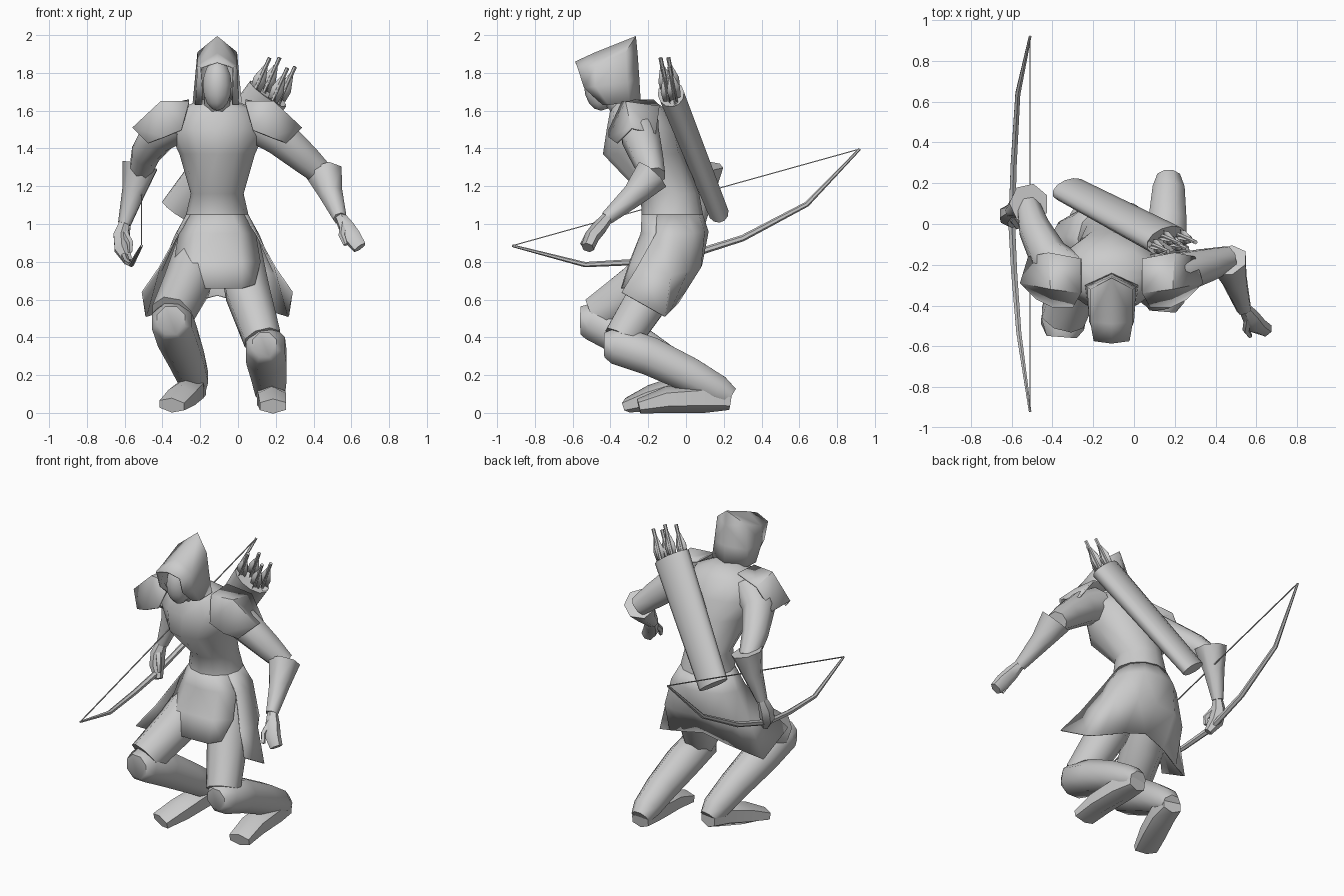
import bpy, bmesh
from mathutils import Vector
from math import sin, cos, pi

CX = -0.11  # body centre line


def build(name, rings, closed=True, caps=True, x=0.0, mirror=False, thick=0.0, angle=45):
    """Skin a list of point rows into a surface."""
    bm = bmesh.new()
    rows = [[bm.verts.new(p) for p in r] for r in rings]
    n = len(rows[0])
    for a, b in zip(rows, rows[1:]):
        for i in range(n if closed else n - 1):
            j = (i + 1) % n
            bm.faces.new((a[i], a[j], b[j], b[i]))
    if closed and caps:
        bm.faces.new(rows[0])
        bm.faces.new(rows[-1])
    bmesh.ops.remove_doubles(bm, verts=bm.verts, dist=1e-5)
    bmesh.ops.recalc_face_normals(bm, faces=bm.faces)
    me = bpy.data.meshes.new(name)
    bm.to_mesh(me)
    bm.free()
    ob = bpy.data.objects.new(name, me)
    bpy.context.collection.objects.link(ob)
    ob.location.x = x
    if mirror:
        m = ob.modifiers.new("Mirror", 'MIRROR')
        m.use_clip = True
    if thick:
        ob.modifiers.new("Solidify", 'SOLIDIFY').thickness = thick
    bpy.ops.object.select_all(action='DESELECT')
    ob.select_set(True)
    bpy.context.view_layer.objects.active = ob
    bpy.ops.object.shade_smooth_by_angle(angle=angle * pi / 180)
    return ob


def tube(name, path, n=8, ref=(1, 0, 0), angle=55, caps=True):
    """Path nodes are x, y, z, half width along ref, half depth."""
    pts = [Vector(p[:3]) for p in path]
    rings = []
    for i, p in enumerate(path):
        t = (pts[min(i + 1, len(pts) - 1)] - pts[max(i - 1, 0)]).normalized()
        r = Vector(ref)
        u = (r - t * r.dot(t)).normalized()
        v = t.cross(u)
        rings.append([pts[i] + u * p[3] * cos(2 * pi * (k + .5) / n)
                      + v * p[-1] * sin(2 * pi * (k + .5) / n) for k in range(n)])
    return build(name, rings, angle=angle, caps=caps)


# Torso, rows are z, front y, back y, half width
torso = [(1.05, -.235, .09, .165), (1.16, -.24, .07, .14), (1.37, -.44, -.01, .2),
         (1.5, -.42, -.04, .26), (1.61, -.40, -.11, .2), (1.66, -.37, -.18, .08)]
build("torso", [[(CX + w * cos(2 * pi * k / 12), (f + b) / 2 + (b - f) / 2 * sin(2 * pi * k / 12), z)
                 for k in range(12)] for z, f, b, w in torso], angle=60)

# Head and hood
tube("neck", [(CX, -.27, 1.56, .08), (CX, -.42, 1.72, .07)])
bpy.ops.mesh.primitive_uv_sphere_add(segments=10, ring_count=8, location=(CX, -.45, 1.735))
face = bpy.context.object
face.name = "face"
face.scale = (.08, .09, .135)
bpy.ops.object.shade_smooth()
build("hood", [
    [(.085, -.44, 1.63), (.085, -.54, 1.72), (.088, -.575, 1.83), (0, -.587, 1.86)],
    [(.115, -.41, 1.63), (.11, -.48, 1.73), (.105, -.48, 1.84), (0, -.49, 1.905)],
    [(.13, -.30, 1.645), (.12, -.31, 1.75), (.105, -.32, 1.91), (0, -.265, 1.995)],
    [(0, -.24, 1.655), (0, -.247, 1.77), (0, -.256, 1.9), (0, -.265, 1.995)]],
    closed=False, x=CX, mirror=True, thick=.008, angle=65)

# Shoulder plates
build("shoulder_plates", [
    [(.19, -.41, 1.5), (.15, -.34, 1.65), (.15, -.17, 1.66)],
    [(.29, -.41, 1.46), (.30, -.32, 1.65), (.31, -.14, 1.625)],
    [(.37, -.37, 1.43), (.45, -.29, 1.51), (.41, -.16, 1.48)]],
    closed=False, x=CX, mirror=True, thick=.012, angle=40)

# Tunic skirt, hung from the torso's lowest ring: front panel, then side flaps running into the back
build("skirt_front", [
    [(0, -.235, 1.05), (.0825, -.213, 1.05), (.143, -.154, 1.05)],
    [(0, -.24, .95), (.12, -.22, .95), (.205, -.15, .95)],
    [(0, -.30, .8), (.13, -.295, .8), (.23, -.22, .8)],
    [(0, -.345, .66), (.13, -.34, .66), (.2, -.30, .68)]],
    closed=False, x=CX, mirror=True, thick=.008, angle=70)
build("skirt_sides_and_back", [
    [(.143, -.154, 1.05), (.165, -.0725, 1.05), (.143, .009, 1.05), (.0825, .068, 1.05), (0, .09, 1.05)],
    [(.21, -.16, .95), (.225, -.06, .94), (.19, .04, .95), (.11, .1, .96), (0, .12, .96)],
    [(.31, -.26, .77), (.31, -.08, .73), (.26, .01, .75), (.14, .08, .77), (0, .085, .78)],
    [(.40, -.34, .64), (.38, -.11, .51), (.29, -.085, .535), (.15, -.04, .58), (0, -.02, .62)]],
    closed=False, x=CX, mirror=True, thick=.008, angle=70)

# Legs
tube("left_thigh", [(0, -.06, .9, .12), (.05, -.18, .64, .125), (.13, -.34, .39, .105)])
tube("left_boot", [(.14, -.43, .36, .07, .07), (.145, -.37, .36, .112, .11), (.15, -.19, .3, .115, .11),
                   (.165, .02, .2, .1, .1), (.17, .17, .12, .085, .085), (.17, .235, .08, .06, .06)])
tube("left_foot", [(.17, .235, .06, .065, .045), (.175, .1, .08, .085, .08), (.18, -.1, .07, .085, .07),
                   (.185, -.25, .035, .08, .04)], n=6)
tube("right_thigh", [(-.21, -.06, .88, .12), (-.27, -.24, .68, .13), (-.35, -.46, .52, .115)])
tube("right_boot", [(-.355, -.555, .49, .08, .08), (-.35, -.49, .49, .115, .115), (-.32, -.32, .4, .115, .115),
                    (-.27, -.13, .28, .1, .1), (-.235, .02, .18, .085, .085), (-.225, .08, .13, .06, .06)])
tube("right_foot", [(-.225, .09, .12, .065, .05), (-.25, -.03, .12, .08, .08), (-.3, -.18, .08, .085, .07),
                    (-.35, -.31, .04, .08, .04)], n=6)

# Arms, gauntlets and hands
Y = (0, 1, 0)
tube("left_arm", [(.08, -.25, 1.54, .11), (.22, -.24, 1.46, .105), (.36, -.2, 1.34, .085), (.46, -.17, 1.25, .065)], ref=Y)
tube("left_gauntlet", [(.46, -.18, 1.26, .1), (.495, -.28, 1.15, .065), (.54, -.42, 1.03, .038)], n=7)
tube("left_hand", [(.54, -.41, 1.04, .03), (.575, -.46, .98, .045, .04), (.605, -.5, .93, .05, .04),
                   (.645, -.52, .875, .04, .035)], n=6)
tube("left_thumb", [(.56, -.46, 1.0, .02), (.55, -.52, .94, .018), (.57, -.55, .89, .012)], n=5)
tube("right_arm", [(-.30, -.25, 1.54, .11), (-.42, -.16, 1.47, .1), (-.49, -.02, 1.37, .08), (-.52, .09, 1.27, .06)])
tube("right_gauntlet", [(-.515, .1, 1.31, .1), (-.55, .09, 1.17, .065), (-.6, .065, 1.0, .036)], n=7)
tube("right_hand", [(-.6, .065, 1.01, .03), (-.62, .05, .94, .045), (-.615, .03, .87, .045), (-.58, .0, .8, .025)], n=6)
tube("right_thumb", [(-.6, .03, .95, .02), (-.57, -.01, .9, .018), (-.57, -.01, .85, .012)], n=5)

# Bow and string
tube("bow", [(-.51, -.92, .885, .007), (-.565, -.535, .785, .014), (-.588, -.24, .8, .017), (-.6, 0, .83, .019),
             (-.59, .3, .925, .017), (-.57, .64, 1.105, .014), (-.51, .92, 1.397, .007)], n=6)
tube("bow_string", [(-.51, -.92, .885, .004), (-.51, .92, 1.397, .004)], n=4)

# Quiver with a recessed mouth
top, bottom = Vector((.16, -.08, 1.69)), Vector((-.32, .17, 1.065))
axis = (top - bottom).normalized()
wide = Vector((.8, .2, -.5))
tube("quiver", [(*bottom, .1, .055), (*top, .12, .07), (*(top - axis * .03), .105, .06)], ref=wide, n=12)

# Arrows with crossed feathers
side = (wide - axis * wide.dot(axis)).normalized()
other = axis.cross(side)
lean = (axis + Vector((-.15, .12, .2))).normalized()
for i, (s, o, h) in enumerate([(-.075, -.01, .17), (-.02, .025, .19), (.035, -.02, .18), (.075, .01, .2)]):
    base = top + side * s + other * o
    tube(f"arrow_{i}", [(*(base - lean * .1), .011), (*(base + lean * h), .011)], n=6, ref=side)
    for k, d in enumerate((side, other)):
        build(f"feather_{i}_{k}", [[base + lean * (h - q) - d * w, base + lean * (h - q) + d * w]
                                   for q, w in ((.19, .03), (.13, .037), (.05, .012))], closed=False, thick=.002)
